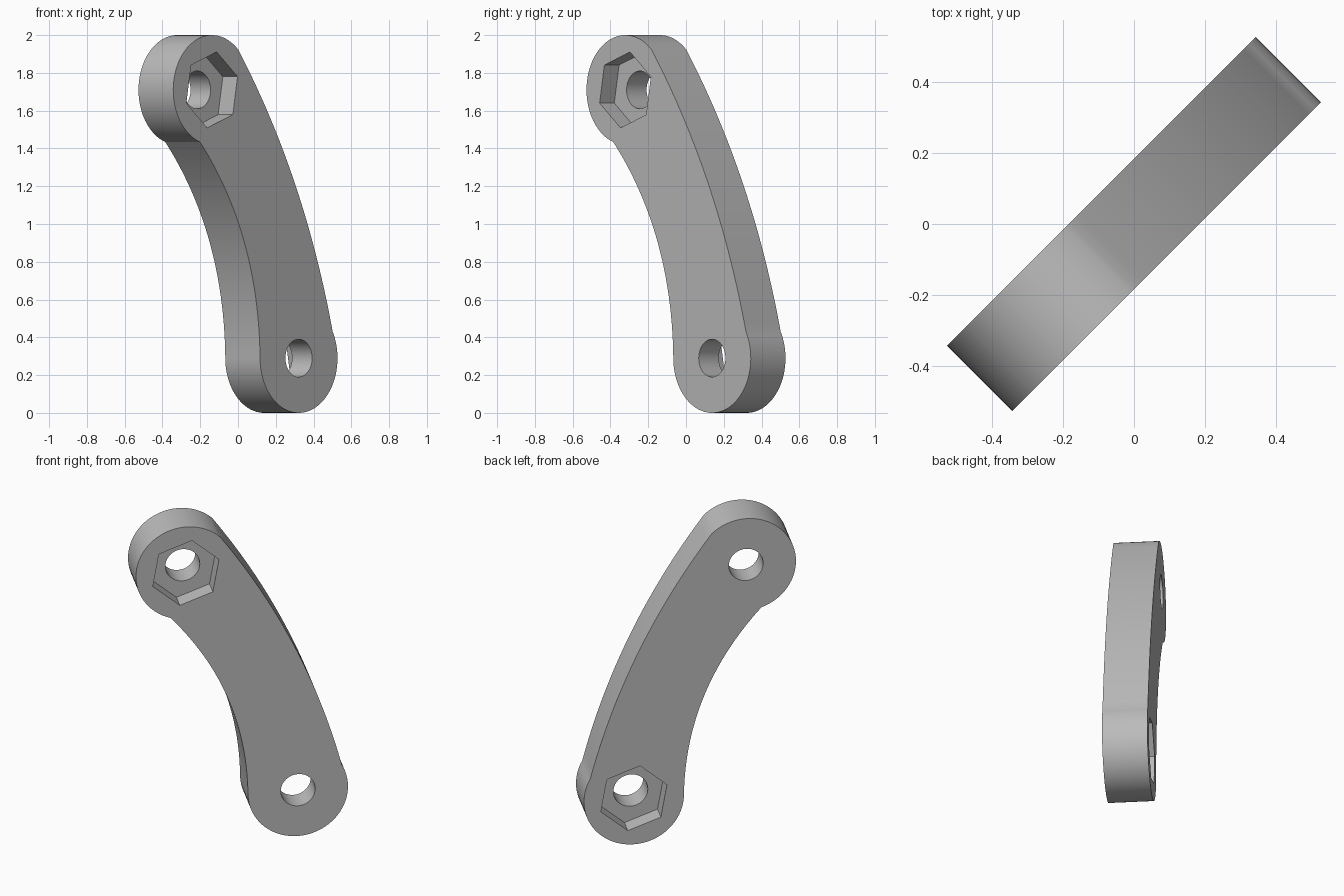
import bpy, bmesh
from math import sin, cos, radians
from mathutils import Vector

cube = bpy.data.objects.get("Cube")
if cube:
    bpy.data.objects.remove(cube, do_unlink=True)

HALF = 0.13                       # half thickness
RADIUS = 0.29                     # rounded ends
TOP, BOTTOM = Vector((-0.325, 1.71)), Vector((0.325, 0.29))
TURN = radians(45)

metal = bpy.data.materials.new("plain_grey")
metal.use_nodes = True
grey = (0.5, 0.5, 0.5, 1)
metal.diffuse_color = grey
metal.node_tree.nodes["Principled BSDF"].inputs["Base Color"].default_value = grey


def arc(centre, radius, start, end, steps):
    """Points of a circular arc, angles in degrees."""
    angles = [radians(start + (end - start) * i / steps) for i in range(steps + 1)]
    return [centre + radius * Vector((cos(a), sin(a))) for a in angles]


def bow(a, b, rise, steps=32):
    """Inner points of a gentle curve from a to b, bulging to the left."""
    side = Vector((a.y - b.y, b.x - a.x)).normalized()
    ts = [i / steps for i in range(1, steps)]
    return [a.lerp(b, t) + side * 4 * rise * t * (1 - t) for t in ts]


def prism(name, points, front, back):
    """Extrude an upright outline through the thickness."""
    bm = bmesh.new()
    face = bm.faces.new([bm.verts.new((p.x, front, p.y)) for p in points])
    new = bmesh.ops.extrude_face_region(bm, geom=[face])["geom"]
    bmesh.ops.translate(bm, vec=(0, back - front, 0),
                        verts=[v for v in new if isinstance(v, bmesh.types.BMVert)])
    bmesh.ops.recalc_face_normals(bm, faces=bm.faces)
    mesh = bpy.data.meshes.new(name)
    bm.to_mesh(mesh)
    bm.free()
    mesh.materials.append(metal)
    obj = bpy.data.objects.new(name, mesh)
    obj.rotation_euler.z = TURN
    bpy.context.collection.objects.link(obj)
    return obj


# Curved arm with two round ends
upper = arc(TOP, RADIUS, 47, 252, 48)
lower = arc(BOTTOM, RADIUS, 180, 389, 48)
outline = (upper + bow(upper[-1], lower[0], 0.115)
           + lower + bow(lower[-1], upper[0], -0.08))
arm = prism("curved_link_arm", outline, -HALF, HALF)

# Bolt holes, and hexagonal nut pockets on opposite faces
cutters = []
for name, centre, side, angle in (("upper", TOP, -1, 80), ("lower", BOTTOM, 1, 100)):
    hole = arc(centre, 0.1, 0, 360, 40)[:-1]
    pocket = arc(centre, 0.204, angle, angle + 360, 6)[:-1]
    cutters.append(prism(name + "_hole_cutter", hole, -0.3, 0.3))
    cutters.append(prism(name + "_nut_pocket_cutter", pocket, side * 0.02, side * 0.3))

bpy.context.view_layer.update()
bpy.ops.object.select_all(action='DESELECT')
arm.select_set(True)
bpy.context.view_layer.objects.active = arm
for cutter in cutters:
    cutter.hide_render = True
    cut = arm.modifiers.new(cutter.name, 'BOOLEAN')
    cut.operation = 'DIFFERENCE'
    cut.solver = 'EXACT'
    cut.object = cutter
    bpy.ops.object.modifier_apply(modifier=cut.name)
for cutter in cutters:
    bpy.data.objects.remove(cutter, do_unlink=True)

bpy.ops.object.shade_smooth_by_angle(angle=radians(25))
